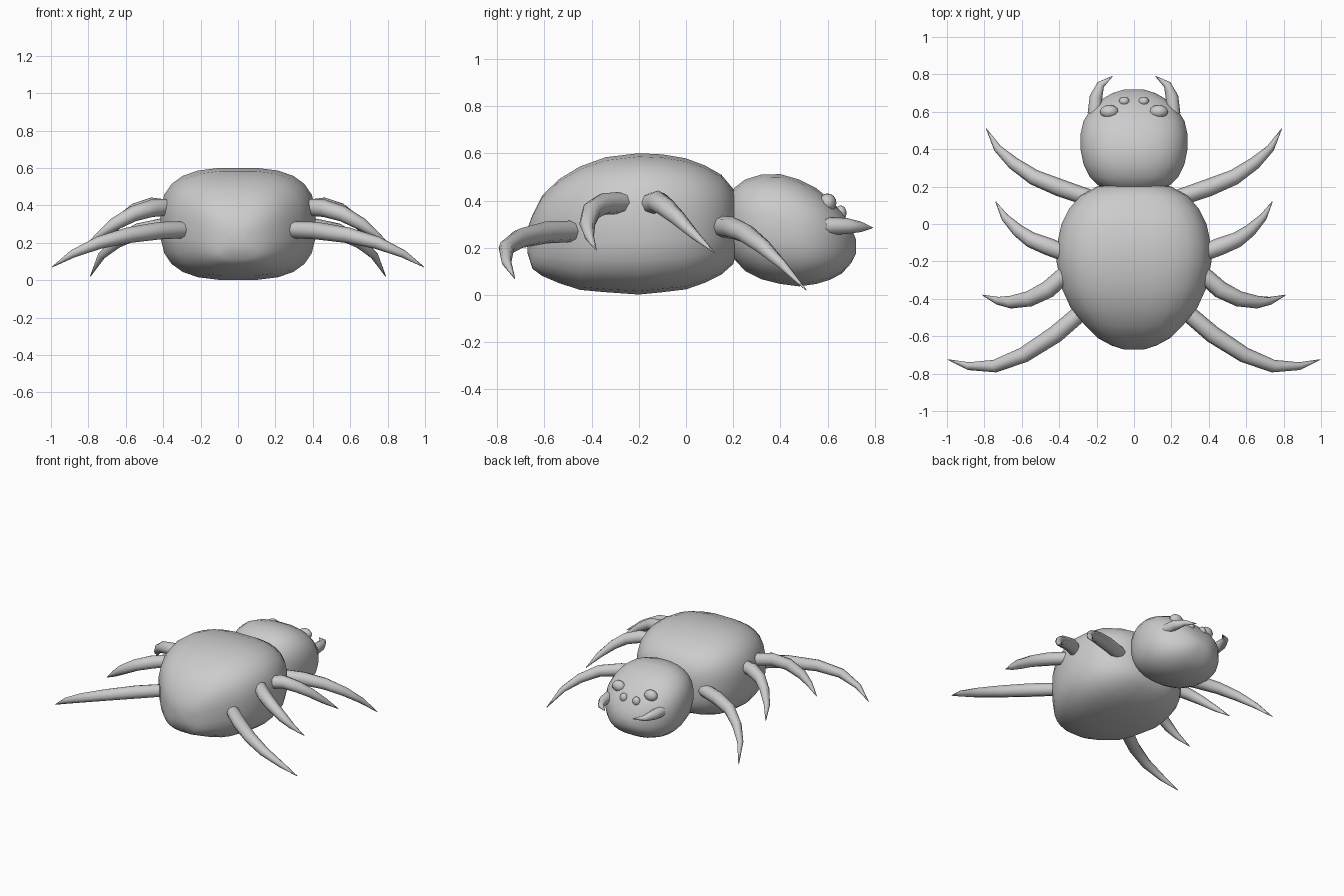
import bpy, bmesh, math
from mathutils import Vector

cube = bpy.data.objects.get("Cube")
if cube:
    bpy.data.objects.remove(cube, do_unlink=True)

grey = bpy.data.materials.new("plain grey")
grey.use_nodes = True
colour = (0.6, 0.6, 0.6, 1)
grey.diffuse_color = colour
grey.node_tree.nodes["Principled BSDF"].inputs["Base Color"].default_value = colour


def finish(bm, name, angle=50):
    bmesh.ops.recalc_face_normals(bm, faces=bm.faces)
    mesh = bpy.data.meshes.new(name)
    bm.to_mesh(mesh)
    bm.free()
    mesh.materials.append(grey)
    obj = bpy.data.objects.new(name, mesh)
    bpy.context.collection.objects.link(obj)
    bpy.ops.object.select_all(action="DESELECT")
    obj.select_set(True)
    bpy.context.view_layer.objects.active = obj
    bpy.ops.object.shade_smooth_by_angle(angle=math.radians(angle))
    return obj


def skin(bm, rings):
    """Bridge rings of points and cap both ends."""
    loops = [[bm.verts.new(p) for p in ring] for ring in rings]
    n = len(loops[0])
    for a, b in zip(loops, loops[1:]):
        for i in range(n):
            j = (i + 1) % n
            bm.faces.new((a[i], a[j], b[j], b[i]))
    bm.faces.new(loops[0])
    bm.faces.new(loops[-1])


def body(name, sections, power, sides=24):
    """Loft rounded-box sections given as y, half width, bottom, top."""
    rings = []
    for y, w, low, high in sections:
        ring = []
        for i in range(sides):
            t = math.tau * (i + 0.5) / sides
            c, s = math.cos(t), math.sin(t)
            x = w * math.copysign(abs(c) ** (2 / power), c)
            z = (low + high) / 2 + (high - low) / 2 * math.copysign(abs(s) ** (2 / power), s)
            ring.append((x, y, z))
        rings.append(ring)
    bm = bmesh.new()
    skin(bm, rings)
    return finish(bm, name, 60)


def horn(name, path, radii, side, sides=8):
    """Tapered tube along a path; side mirrors it across x."""
    pts = [Vector((x * side, y, z)) for x, y, z in path]
    rings = []
    for k, p in enumerate(pts):
        d = (pts[min(k + 1, len(pts) - 1)] - pts[max(k - 1, 0)]).normalized()
        u = d.cross(Vector((0, 0, 1))).normalized()
        v = u.cross(d)
        rings.append([p + radii[k] * (u * math.cos(math.tau * i / sides) + v * math.sin(math.tau * i / sides))
                      for i in range(sides)])
    bm = bmesh.new()
    skin(bm, rings)
    return finish(bm, name)


def eye(name, centre, size):
    bm = bmesh.new()
    bmesh.ops.create_uvsphere(bm, u_segments=12, v_segments=8, radius=1)
    for v in bm.verts:
        v.co = Vector(a * b for a, b in zip(v.co, size)) + Vector(centre)
    return finish(bm, name, 60)


# Abdomen and head
body("abdomen", [
    (-0.672, 0.05, 0.18, 0.28), (-0.65, 0.12, 0.11, 0.34), (-0.61, 0.195, 0.08, 0.42),
    (-0.54, 0.265, 0.05, 0.49), (-0.45, 0.34, 0.02, 0.545), (-0.34, 0.39, 0.01, 0.585),
    (-0.20, 0.417, 0.0, 0.602), (-0.10, 0.412, 0.01, 0.597), (0.0, 0.39, 0.022, 0.58),
    (0.08, 0.35, 0.05, 0.55), (0.15, 0.29, 0.085, 0.51), (0.20, 0.2, 0.13, 0.45),
    (0.22, 0.1, 0.2, 0.38)], 2.9)
body("head", [
    (0.17, 0.1, 0.2, 0.4), (0.205, 0.19, 0.15, 0.455), (0.25, 0.238, 0.1, 0.49),
    (0.32, 0.272, 0.065, 0.512), (0.40, 0.288, 0.045, 0.513), (0.48, 0.288, 0.035, 0.49),
    (0.55, 0.272, 0.045, 0.455), (0.61, 0.235, 0.063, 0.405), (0.66, 0.185, 0.09, 0.355),
    (0.70, 0.115, 0.135, 0.285), (0.72, 0.05, 0.175, 0.235)], 2.5)

# Legs, front to rear
legs = {
    "front_leg": [(0.24, 0.14, 0.29), (0.40, 0.195, 0.285), (0.535, 0.25, 0.262),
                  (0.645, 0.325, 0.205), (0.73, 0.405, 0.13), (0.79, 0.51, 0.02)],
    "upper_front_leg": [(0.37, -0.155, 0.385), (0.46, -0.12, 0.395), (0.55, -0.085, 0.37),
                        (0.62, -0.035, 0.325), (0.69, 0.035, 0.255), (0.74, 0.12, 0.18)],
    "upper_rear_leg": [(0.37, -0.27, 0.39), (0.46, -0.35, 0.385), (0.56, -0.40, 0.355),
                       (0.66, -0.418, 0.30), (0.73, -0.41, 0.25), (0.81, -0.38, 0.19)],
    "rear_leg": [(0.28, -0.47, 0.27), (0.42, -0.59, 0.265), (0.59, -0.70, 0.24),
                 (0.745, -0.76, 0.20), (0.885, -0.76, 0.14), (0.995, -0.725, 0.07)],
}
leg_radii = (0.045, 0.047, 0.042, 0.034, 0.021, 0.002)
fang = [(0.21, 0.59, 0.292), (0.203, 0.68, 0.292), (0.178, 0.745, 0.288), (0.115, 0.79, 0.285)]

for side, label in ((1, "left"), (-1, "right")):
    for name, path in legs.items():
        horn(f"{label}_{name}", path, leg_radii, side)
    horn(f"{label}_fang", fang, (0.038, 0.034, 0.021, 0.002), side)
    eye(f"{label}_large_eye", (0.132 * side, 0.60, 0.39), (0.05, 0.037, 0.04))
    eye(f"{label}_small_eye", (0.052 * side, 0.655, 0.347), (0.029, 0.025, 0.032))
